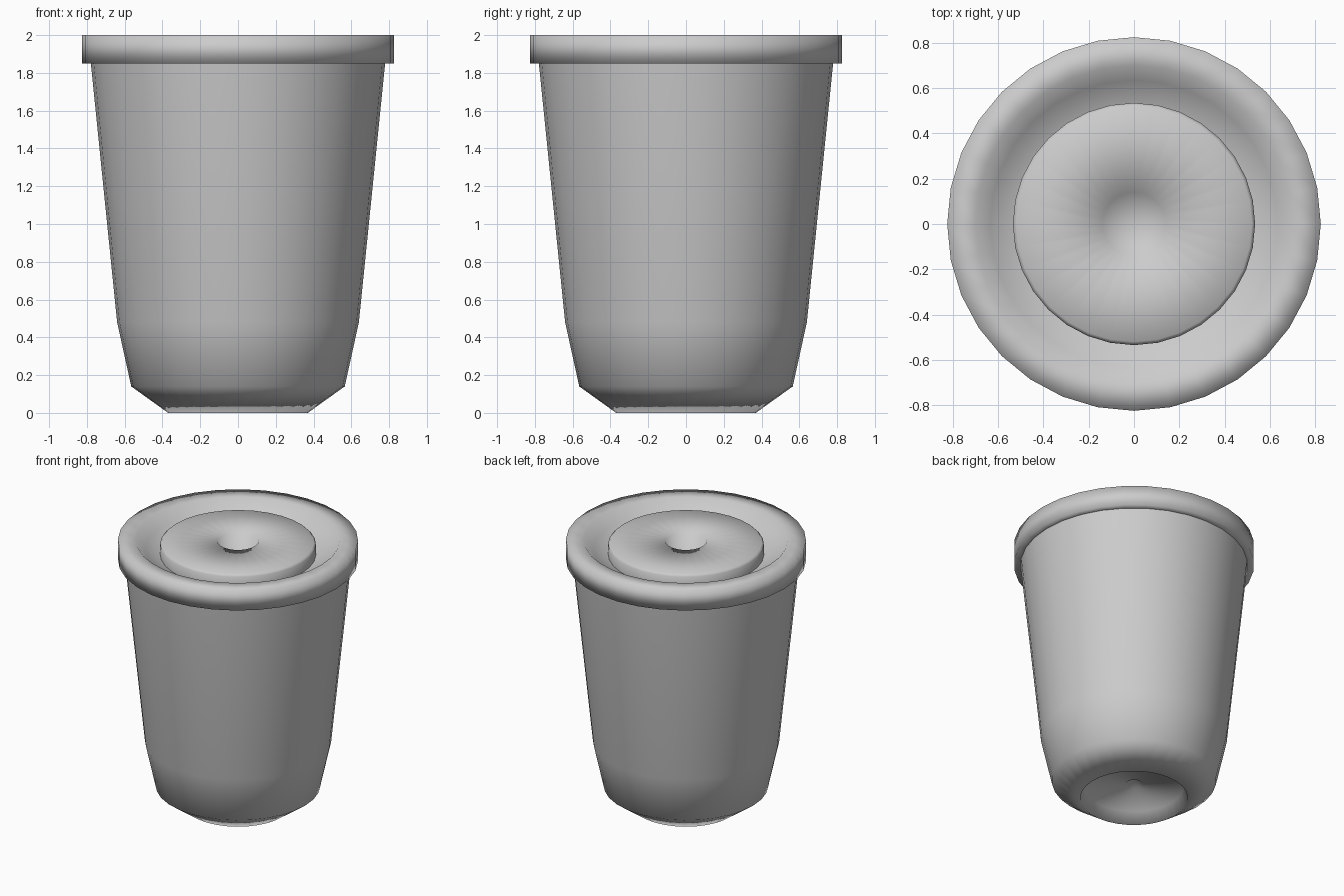
import bpy, bmesh, math

if "Cube" in bpy.data.objects:
    bpy.data.objects.remove(bpy.data.objects["Cube"])

SIDES = 32


def lathe(name, profile):
    """Spin an (r, z) profile around z; r = 0 becomes a single pole vertex."""
    bm = bmesh.new()
    rings = []
    for r, z in profile:
        if r == 0:
            rings.append([bm.verts.new((0, 0, z))] * SIDES)
        else:
            rings.append([bm.verts.new((r * math.cos(math.tau * i / SIDES),
                                        r * math.sin(math.tau * i / SIDES), z))
                          for i in range(SIDES)])
    for a, b in zip(rings, rings[1:]):
        for i in range(SIDES):
            j = (i + 1) % SIDES
            corners = list(dict.fromkeys((a[i], a[j], b[j], b[i])))
            bm.faces.new(corners).smooth = True
    mesh = bpy.data.meshes.new(name)
    bm.to_mesh(mesh)
    bm.free()
    obj = bpy.data.objects.new(name, mesh)
    bpy.context.collection.objects.link(obj)
    return obj


# Tapered cup with a recessed, dimpled underside
lathe("cup", [(0, 0.16), (0.06, 0.11), (0.34, 0.09), (0.37, 0.0),
              (0.565, 0.14), (0.64, 0.48), (0.78, 1.86)])

# Lid: overhanging rim, sunken channel
lathe("lid_rim", [(0.77, 1.85), (0.825, 1.85), (0.825, 2.0), (0.70, 2.0),
                  (0.635, 1.93), (0.53, 1.89)])

# Raised centre plate with a deep central hole
lathe("lid_centre", [(0.535, 1.88), (0.535, 1.97), (0.52, 1.985),
                     (0.14, 1.99), (0, 1.6)])
